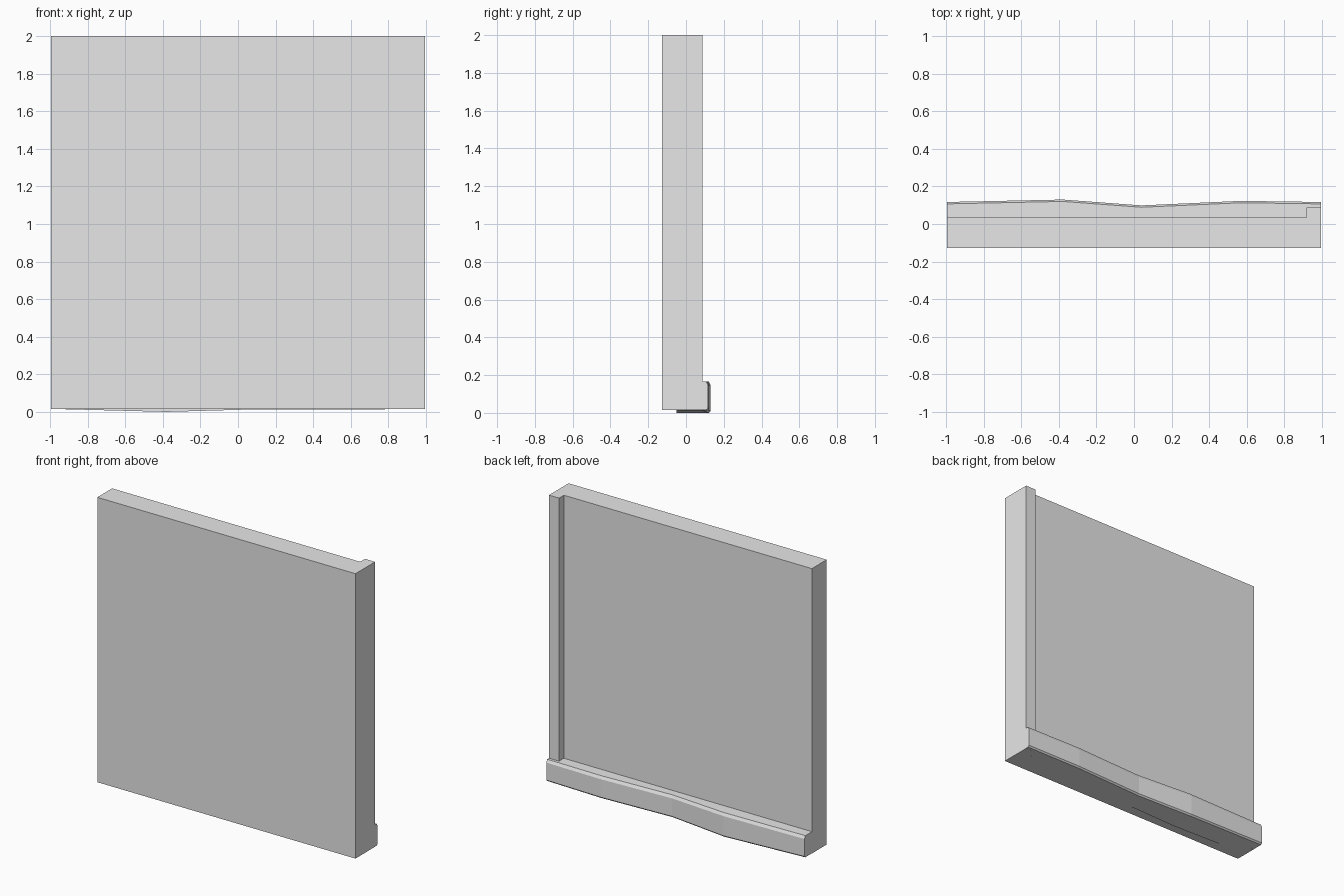
import bpy
import bmesh

cube = bpy.data.objects.get("Cube")
if cube:
    bpy.data.objects.remove(cube, do_unlink=True)

grey = bpy.data.materials.new("plain grey")
grey.use_nodes = True
grey.diffuse_color = (0.8, 0.8, 0.8, 1)
grey.node_tree.nodes["Principled BSDF"].inputs["Base Color"].default_value = (0.8, 0.8, 0.8, 1)

END = 0.995  # half width of the wall


def loft(name, rings):
    """Skin a row of matching closed rings and cap both ends."""
    bm = bmesh.new()
    loops = [[bm.verts.new(p) for p in ring] for ring in rings]
    for a, b in zip(loops, loops[1:]):
        for i in range(len(a)):
            j = (i + 1) % len(a)
            bm.faces.new((a[i], a[j], b[j], b[i]))
    bm.faces.new(loops[0])
    bm.faces.new(loops[-1])
    bmesh.ops.recalc_face_normals(bm, faces=bm.faces)
    mesh = bpy.data.meshes.new(name)
    bm.to_mesh(mesh)
    bm.free()
    mesh.materials.append(grey)
    obj = bpy.data.objects.new(name, mesh)
    bpy.context.collection.objects.link(obj)
    return obj


# Wall panel with the corner post as one L-shaped plan
plan = [(-END, -0.128), (END, -0.128), (END, 0.088),
        (0.917, 0.088), (0.917, 0.035), (-END, 0.035)]
loft("wall_and_post", [[(x, y, z) for x, y in plan] for z in (0.015, 2)])

# Warped base beam: position along wall, back face, underside
stations = [(-END, 0.117, 0.016), (-0.38, 0.13, 0), (0.04, 0.099, 0.012),
            (0.57, 0.123, 0.012), (END, 0.117, 0.016)]
TOP, BEVEL, FRONT = 0.167, 0.01, -0.05


def beam_ring(x, back, low):
    section = [(FRONT, low), (back - BEVEL, low), (back, low + BEVEL),
               (back, TOP - 2 * BEVEL), (back - BEVEL, TOP), (FRONT, TOP)]
    return [(x, y, z) for y, z in section]


loft("base_beam", [beam_ring(*s) for s in stations])
